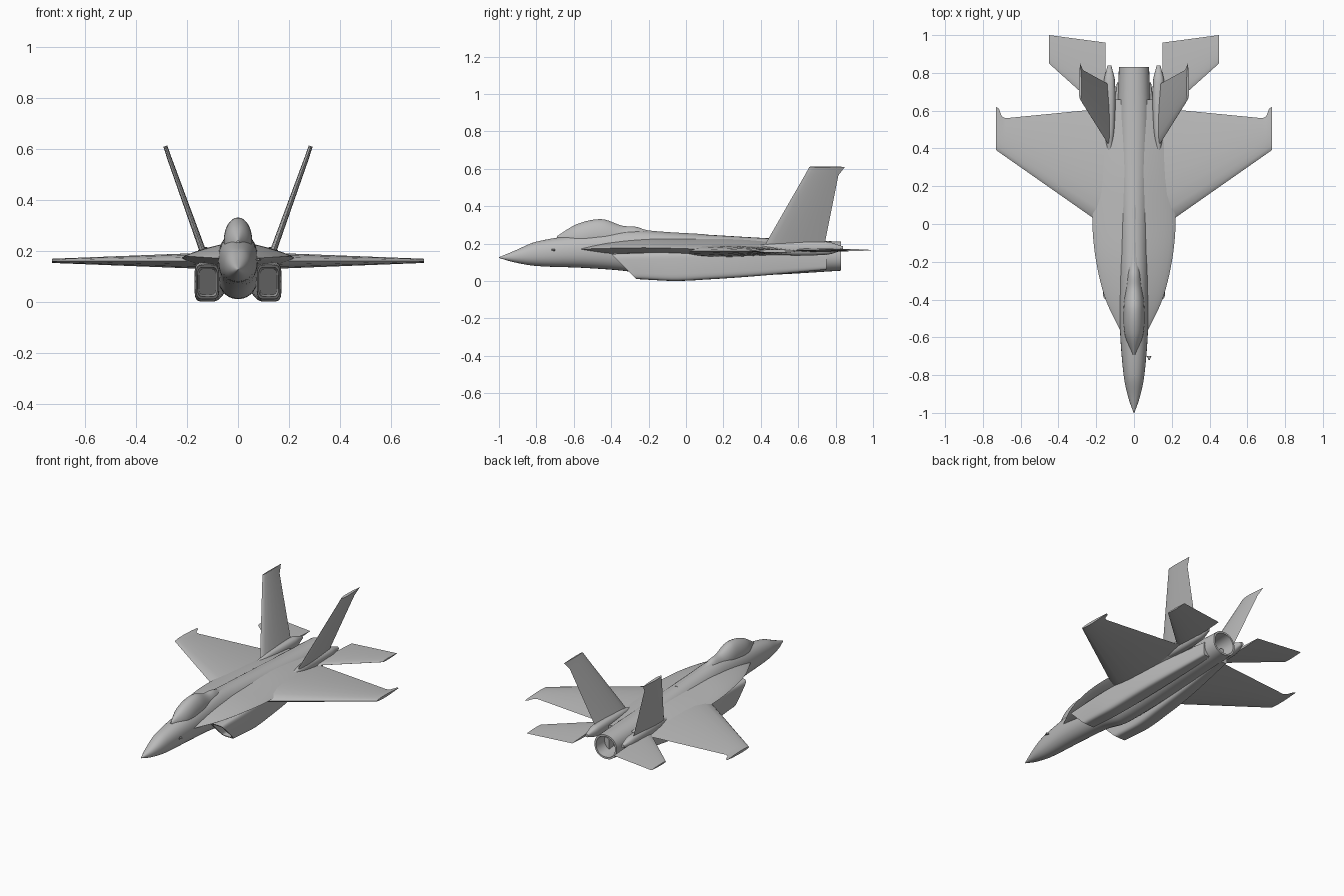
import bpy, math
from mathutils import Vector

cube = bpy.data.objects.get("Cube")
if cube:
    bpy.data.objects.remove(cube, do_unlink=True)

grey = bpy.data.materials.new("airframe grey")
grey.use_nodes = True
colour = (.5, .5, .5, 1)
grey.diffuse_color = colour
grey.node_tree.nodes["Principled BSDF"].inputs["Base Color"].default_value = colour


def skin(name, rings, mirror):
    """Join equal rings of points into a closed, smooth-shaded surface."""
    count = len(rings[0])
    verts = [point for ring in rings for point in ring]
    faces = []
    for start in range(0, len(verts) - count, count):
        for k in range(count):
            following = (k + 1) % count
            faces.append((start + k, start + following,
                          start + count + following, start + count + k))
    faces.append(tuple(reversed(range(count))))
    faces.append(tuple(range(len(verts) - count, len(verts))))
    mesh = bpy.data.meshes.new(name)
    mesh.from_pydata(verts, [], faces)
    mesh.materials.append(grey)
    part = bpy.data.objects.new(name, mesh)
    bpy.context.collection.objects.link(part)
    bpy.ops.object.select_all(action='DESELECT')
    part.select_set(True)
    bpy.context.view_layer.objects.active = part
    bpy.ops.object.mode_set(mode='EDIT')
    bpy.ops.mesh.select_all(action='SELECT')
    bpy.ops.mesh.normals_make_consistent(inside=False)
    bpy.ops.object.mode_set(mode='OBJECT')
    bpy.ops.object.shade_smooth_by_angle(angle=math.radians(35))
    if mirror:
        part.modifiers.new("Mirror", 'MIRROR')


def slope(before, after):
    """Rate of change of every section value along the length."""
    return [(b - a) / (after[0] - before[0]) for a, b in zip(before, after)]


def refine(keys, steps=6):
    """Run a smooth cubic through the key sections."""
    last = len(keys) - 1
    slopes = [slope(keys[max(i - 1, 0)], keys[min(i + 1, last)]) for i in range(last + 1)]
    result = []
    for i in range(last):
        span = keys[i + 1][0] - keys[i][0]
        for step in range(steps):
            t = step / steps
            ease = t * t * (3 - 2 * t)
            leave, arrive = t * (1 - t) ** 2 * span, t * t * (t - 1) * span
            result.append([a + (b - a) * ease + m * leave + n * arrive for a, b, m, n
                           in zip(keys[i], keys[i + 1], slopes[i], slopes[i + 1])])
    return result + [keys[last]]


def recess(ring, depth):
    """Floor and inner lip of an opening whose rim is the given ring."""
    centre = sum(ring, Vector()) / len(ring)
    floor = [centre + (p - centre) * .75 + Vector((0, depth, 0)) for p in ring]
    lip = [centre + (p - centre) * .85 for p in ring]
    return [floor, lip]


def loft(name, keys, power=2, rake=0, front_hole=0, rear_hole=0, mirror=False, count=32):
    """Key sections: y, half width, bottom, top, centre x."""
    rings = []
    for y, width, low, high, x in refine(keys):
        fade = rake * max(0, 1 - 2 * (y - keys[0][0]))
        ring = []
        for k in range(count):
            angle = math.tau * k / count
            u, v = (math.copysign(abs(f(angle)) ** (2 / power), f(angle))
                    for f in (math.cos, math.sin))
            z = (low + high) / 2 + v * (high - low) / 2
            ring.append(Vector((x + width * u, y + fade * (high - z), z)))
        rings.append(ring)
    if front_hole:
        rings = recess(rings[0], front_hole) + rings
    if rear_hole:
        rings += reversed(recess(rings[-1], -rear_hole))
    skin(name, rings, mirror)


def foil(name, stations, normal, count=18):
    """Stations: leading point, trailing point, thickness; both sides mirrored."""
    normal = Vector(normal).normalized()
    rings = []
    for lead, trail, thickness in stations:
        ring = []
        for k in range(count):
            angle = math.tau * k / count
            t = (1 - math.cos(angle)) / 2
            height = math.copysign(1.3 * math.sqrt(t) * (1 - t), math.sin(angle))
            ring.append(Vector(lead).lerp(Vector(trail), t) + normal * height * thickness)
        rings.append(ring)
    skin(name, rings, mirror=True)


# Fuselage, ending in a hollow exhaust nozzle
loft("fuselage", [
    (-1, .002, .123, .127, 0), (-.92, .03, .1, .16, 0), (-.8, .055, .08, .21, 0),
    (-.55, .075, .07, .25, 0), (-.3, .08, .05, .27, 0), (-.1, .085, .01, .26, 0),
    (.5, .09, .035, .225, 0), (.83, .08, .055, .21, 0)], power=2.2, rear_hole=.13)

# Canopy with the small hump and spine fairing behind it
loft("canopy", [
    (-.69, .01, .17, .24, 0), (-.58, .05, .15, .305, 0), (-.45, .055, .15, .33, 0),
    (-.34, .045, .15, .295, 0), (-.27, .04, .15, .29, 0), (-.2, .035, .15, .27, 0),
    (.1, .03, .15, .25, 0)])

# Blended shoulders with sharp leading edge extensions
loft("shoulder", [
    (-.58, .065, .15, .19, 0), (-.4, .15, .13, .22, 0), (-.2, .2, .12, .235, 0),
    (0, .22, .11, .235, 0), (.3, .21, .1, .23, 0), (.66, .15, .12, .2, 0)], power=1.25)

# Raked, hollow engine intakes that fade into the belly
loft("intake", [
    (-.4, .045, .01, .145, .12), (-.1, .05, 0, .155, .12),
    (.3, .05, .02, .16, .1), (.75, .03, .06, .15, .06)],
    power=5, rake=1, front_hole=.2, mirror=True)

# Shelves carrying the tail surfaces
loft("tail_boom", [
    (.38, .01, .16, .19, .13), (.5, .027, .14, .21, .13),
    (.75, .03, .14, .21, .13), (.84, .01, .165, .185, .13)], power=2.5, mirror=True)

# Small air data probe on the nose
loft("nose_probe", [(-.72, .003, .16, .17, .08), (-.7, .012, .16, .17, .08)], count=8)

# Main wings with a straight swept edge and a rearward tip spur
foil("wing", [((x, .7 * x - .12, .16), (x, trail, .16), .075 - .08 * x)
              for x, trail in ((.08, .62), (.22, .605), (.68, .56), (.7, .57),
                               (.715, .61), (.73, .62))], (0, 0, 1))

# Horizontal stabilisers
foil("stabiliser", [((.15, .58, .165), (.15, .96, .165), .02),
                    ((.45, .85, .165), (.45, 1, .165), .01)], (0, 0, 1))

# Canted fins with a swept rear tip
foil("fin", [((.135, .42, .19), (.135, .74, .19), .026),
             ((.27, .635, .565), (.27, .815, .565), .018),
             ((.285, .66, .61), (.285, .85, .61), .016)], (3, 0, -1))
